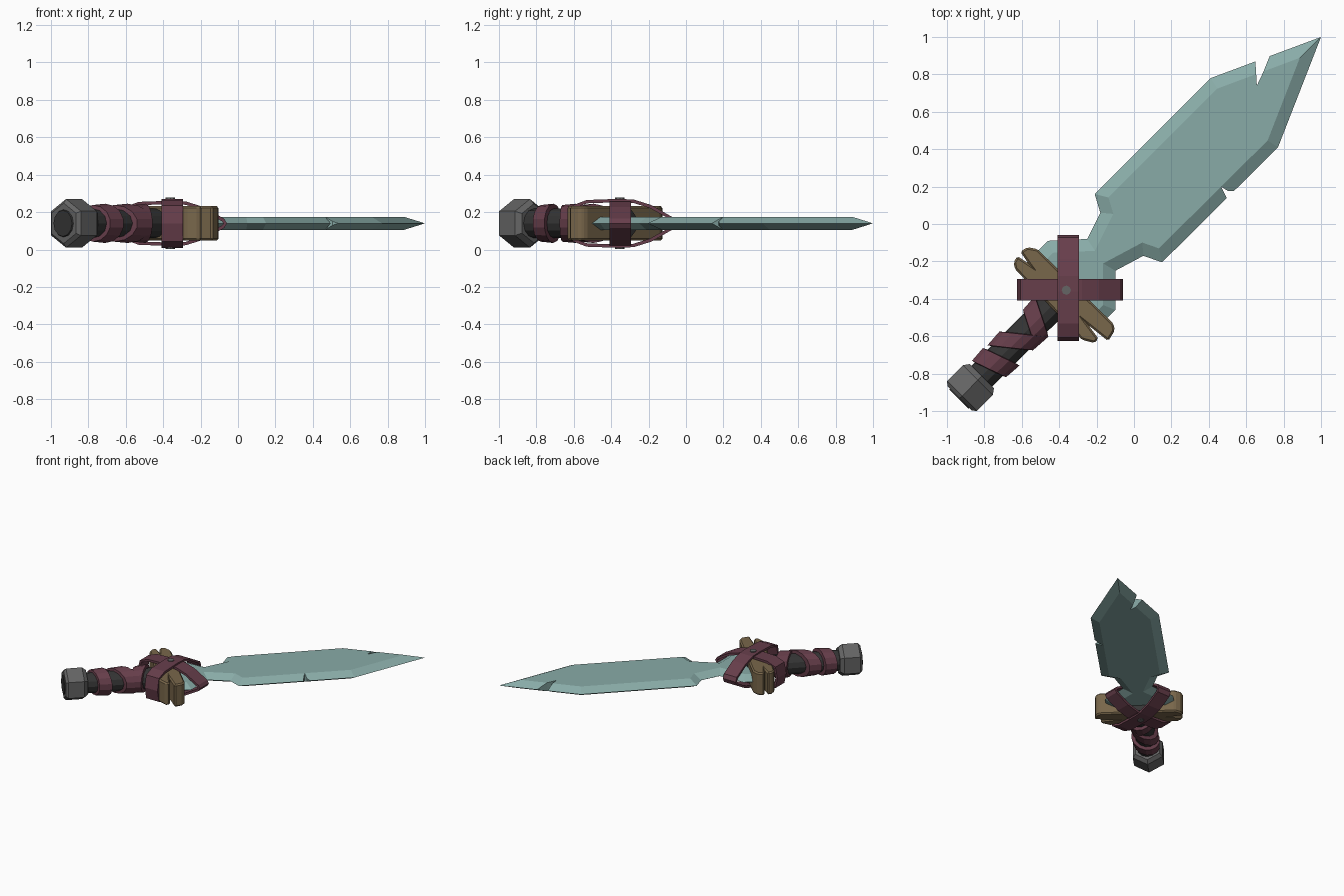
import bpy, bmesh, math
from mathutils import Matrix, Vector

if "Cube" in bpy.data.objects:
    bpy.data.objects.remove(bpy.data.objects["Cube"])

MID = Matrix.Translation((0, 0, 0.14))                 # sword lies flat at this height
DIAG = MID @ Matrix.Rotation(math.radians(45), 4, 'Z')  # local x runs from pommel to tip


def mat(name, col):
    m = bpy.data.materials.new(name)
    m.diffuse_color = (*col, 1)
    m.use_nodes = True
    m.node_tree.nodes["Principled BSDF"].inputs["Base Color"].default_value = m.diffuse_color
    return m


TEAL = mat("teal_steel", (0.25, 0.41, 0.39))
WOOD = mat("brown_wood", (0.19, 0.135, 0.07))
LEATHER = mat("burgundy_leather", (0.135, 0.048, 0.07))
DARK = mat("dark_iron", (0.035, 0.035, 0.035))
GREY = mat("grey_iron", (0.13, 0.13, 0.13))


def finish(name, bm, material, matrix):
    bmesh.ops.recalc_face_normals(bm, faces=bm.faces)
    me = bpy.data.meshes.new(name)
    bm.to_mesh(me)
    bm.free()
    ob = bpy.data.objects.new(name, me)
    bpy.context.collection.objects.link(ob)
    if material:
        me.materials.append(material)
    ob.matrix_world = matrix
    return ob


def loft(bm, loops, cap=True):
    """Skin a list of closed point loops of equal length."""
    rows = [[bm.verts.new(p) for p in loop] for loop in loops]
    n = len(rows[0])
    for a, b in zip(rows, rows[1:]):
        for i in range(n):
            bm.faces.new((a[i], a[(i + 1) % n], b[(i + 1) % n], b[i]))
    if cap:
        bm.faces.new(rows[0][::-1])
        bm.faces.new(rows[-1])


def prism(bm, outline, h):
    loft(bm, [[(x, y, z) for x, y in outline] for z in (-h, h)])


def turned(name, profile, sides, material, slope=0.0):
    """Rings (u, radius) around the grip axis; slope leans them sideways."""
    bm = bmesh.new()
    loops = []
    for u, r in profile:
        ang = [2 * math.pi * i / sides for i in range(sides)]
        loops.append([(u + slope * r * math.sin(a), r * math.sin(a), r * math.cos(a)) for a in ang])
    loft(bm, loops)
    return finish(name, bm, material, DIAG)


def inset(pts, d):
    """Mitred inward offset of a clockwise outline."""
    out = []
    for i, p in enumerate(pts):
        p = Vector(p)
        a = (p - Vector(pts[i - 1])).normalized()
        b = (Vector(pts[(i + 1) % len(pts)]) - p).normalized()
        na, nb = Vector((a.y, -a.x)), Vector((b.y, -b.x))
        out.append(p + (na + nb) * (d / (1 + na.dot(nb))))
    return out


# Blade: thin ground edge all round, raised flat in the middle
edge = [(-0.19, -0.55), (-0.56, -0.19), (-0.46, -0.09), (-0.25, -0.08), (-0.18, 0.06),
        (-0.21, 0.16), (0.41, 0.78), (1.0, 1.0), (0.77, 0.41), (0.15, -0.205),
        (0.05, -0.17), (-0.10, -0.25), (-0.10, -0.46)]
flat = inset(edge, 0.065)
bm = bmesh.new()
loft(bm, [[(x, y, -0.035) for x, y in flat],
          [(x, y, 0) for x, y in edge],
          [(x, y, 0.035) for x, y in flat]])
blade = finish("blade", bm, TEAL, MID)

# Nicks in the blade edges
bm = bmesh.new()
prism(bm, [(0.643, 0.97), (0.657, 0.74), (0.69, 0.81), (0.755, 0.97)], 0.1)
prism(bm, [(0.505, 0.12), (0.465, 0.20), (0.505, 0.175), (0.57, 0.18)], 0.1)
cutter = finish("nick_cutter", bm, None, MID)
cutter.hide_render = True
cutter.hide_viewport = True
cutter.display_type = 'WIRE'
mod = blade.modifiers.new("nicks", 'BOOLEAN')
mod.operation = 'DIFFERENCE'
mod.solver = 'EXACT'
mod.object = cutter

# Grip rod and hex nut pommel
turned("grip", [(-1.325, 0.07), (-1.31, 0.078), (-0.45, 0.08)], 12, DARK)
turned("pommel_nut", [(-1.318, 0.108), (-1.30, 0.13), (-1.18, 0.13), (-1.15, 0.105)], 6, GREY)

# Leather bands round the grip
for i, (u, w, slope) in enumerate([(-1.05, 0.10, -0.35), (-0.885, 0.11, -0.8), (-0.745, 0.10, 0.5)]):
    turned(f"grip_wrap_{i + 1}",
           [(u - w / 2, 0.07), (u - w * 0.46, 0.098), (u + w * 0.46, 0.105), (u + w / 2, 0.07)],
           14, LEATHER, slope)

# Wooden crossguard with split ends
guard = [(-0.46, 0.27), (-0.49, 0.315), (-0.535, 0.325), (-0.548, 0.25), (-0.562, 0.32),
         (-0.60, 0.31), (-0.62, 0.28), (-0.635, -0.24), (-0.60, -0.30), (-0.568, -0.30),
         (-0.555, -0.21), (-0.54, -0.345), (-0.475, -0.33), (-0.455, -0.30)]
bm = bmesh.new()
prism(bm, guard, 0.092)
ob = finish("crossguard", bm, WOOD, DIAG)
bev = ob.modifiers.new("worn_edges", 'BEVEL')
bev.width = 0.012
bev.segments = 1

# Two crossed leather straps looped over guard and blade
half = [(-0.08, 0.018), (-0.19, 0.08), (-0.28, 0.108), (-0.36, 0.112), (-0.53, 0.106), (-0.60, 0.08)]
for name, swap, lift in (("strap_across", False, 0.0), ("strap_along", True, 0.01)):
    top = [(s, z + lift) for s, z in half]
    path = [(-0.068, 0)] + top + [(-0.617, 0)] + [(s, -z) for s, z in reversed(top)]
    c = -0.352
    bm = bmesh.new()
    loops = []
    for w in (-0.058, 0.058):
        loops.append([(c + w, s, z) if swap else (s, c + w, z) for s, z in path])
    loft(bm, loops, cap=False)
    ob = finish(name, bm, LEATHER, MID)
    sol = ob.modifiers.new("thickness", 'SOLIDIFY')
    sol.thickness = 0.018
    sol.offset = 0

# Rivet through the strap crossing
bm = bmesh.new()
ring = [(-0.362 + 0.025 * math.cos(k * math.pi / 4), -0.354 + 0.025 * math.sin(k * math.pi / 4)) for k in range(8)]
prism(bm, ring, 0.137)
finish("rivet", bm, GREY, MID)
